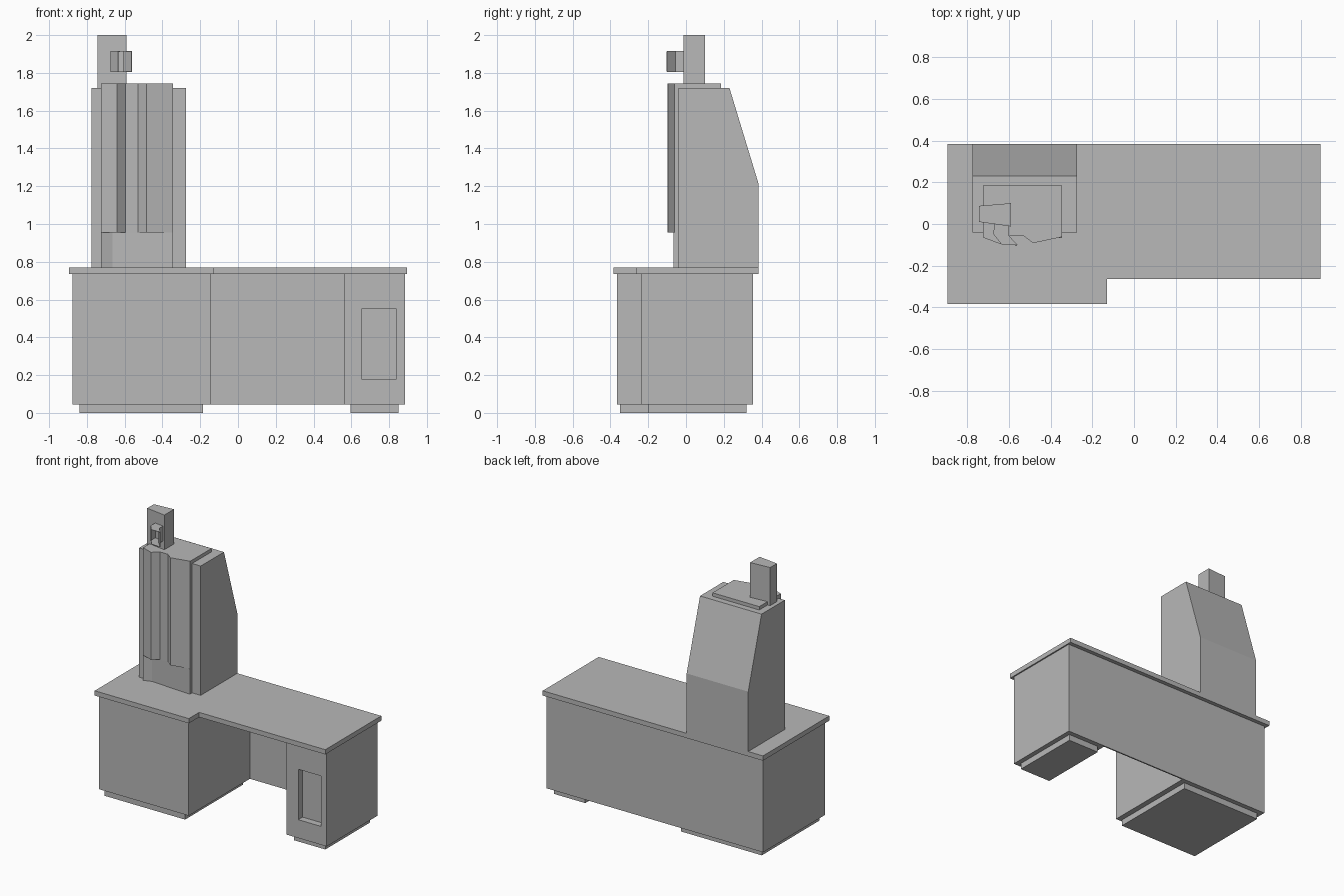
import bpy, bmesh
from mathutils import Vector

if "Cube" in bpy.data.objects:
    bpy.data.objects.remove(bpy.data.objects["Cube"], do_unlink=True)

grey = bpy.data.materials.new("light grey")
grey.use_nodes = True
grey.diffuse_color = (0.48, 0.48, 0.48, 1)
grey.node_tree.nodes["Principled BSDF"].inputs["Base Color"].default_value = grey.diffuse_color


def prism(name, points, low, high, axis="z", open_side=None):
    """Extrude a profile: xy points along z, or yz points along x."""
    place = (lambda a, b, c: (a, b, c)) if axis == "z" else (lambda a, b, c: (c, a, b))
    bm = bmesh.new()
    base = [bm.verts.new(place(a, b, low)) for a, b in points]
    top = [bm.verts.new(place(a, b, high)) for a, b in points]
    bm.faces.new(base[::-1])
    bm.faces.new(top)
    count = len(points)
    for i in range(count):
        j = (i + 1) % count
        if i != open_side:
            bm.faces.new((base[i], base[j], top[j], top[i]))
    bmesh.ops.recalc_face_normals(bm, faces=bm.faces)
    mesh = bpy.data.meshes.new(name)
    bm.to_mesh(mesh)
    bm.free()
    obj = bpy.data.objects.new(name, mesh)
    mesh.materials.append(grey)
    bpy.context.collection.objects.link(obj)
    return obj


def box(name, x0, x1, y0, y1, z0, z1):
    return prism(name, [(x0, y0), (x1, y0), (x1, y1), (x0, y1)], z0, z1)


# Worktop with a deeper right-hand end
prism("worktop", [(-0.895, -0.385), (-0.13, -0.385), (-0.13, -0.265),
                  (0.895, -0.265), (0.895, 0.385), (-0.895, 0.385)], 0.735, 0.77)

# Cabinets, recessed plinths and thin back panel
box("wide_cabinet", -0.875, -0.145, -0.365, 0.355, 0.045, 0.735)
box("wide_plinth", -0.84, -0.185, -0.35, 0.32, 0, 0.045)
narrow = box("narrow_cabinet", 0.56, 0.885, -0.235, 0.355, 0.045, 0.735)
box("narrow_plinth", 0.595, 0.85, -0.2, 0.32, 0, 0.045)
box("back_panel", -0.145, 0.56, 0.345, 0.355, 0.045, 0.735)

# Shallow niche in the narrow cabinet
cutter = box("niche_cutter", 0.655, 0.84, -0.3, -0.185, 0.18, 0.55)
cutter.hide_render = True
cutter.hide_viewport = True
cutter.display_type = "WIRE"
cut = narrow.modifiers.new("niche", "BOOLEAN")
cut.operation = "DIFFERENCE"
cut.solver = "EXACT"
cut.object = cutter

# Tower housing with a sloping back
prism("tower_housing", [(-0.04, 0.77), (0.385, 0.77), (0.385, 1.21),
                        (0.23, 1.72), (-0.04, 1.72)], -0.775, -0.275, axis="x")

# Pleated front panel over a shallow folded base
rear = [(-0.345, 0.185), (-0.725, 0.185)]
prism("pleated_panel", [(-0.725, -0.065), (-0.64, -0.097), (-0.595, -0.057), (-0.53, -0.057),
                        (-0.485, -0.092), (-0.345, -0.062)] + rear, 0.955, 1.745)
prism("panel_base", [(-0.725, -0.065), (-0.665, -0.046), (-0.345, -0.067)] + rear, 0.77, 0.955)

# Tapered post with a bent open-ended spout
prism("post", [(-0.745, 0.01), (-0.59, -0.012), (-0.59, 0.1), (-0.745, 0.087)], 1.72, 2)
spout = prism("spout", [(-0.672, 0), (-0.675, -0.05), (-0.635, -0.1), (-0.56, -0.1),
                        (-0.602, -0.055), (-0.602, -0.01)], 1.805, 1.915, open_side=2)
wall = spout.modifiers.new("wall", "SOLIDIFY")
wall.thickness = 0.004
wall.offset = -1
